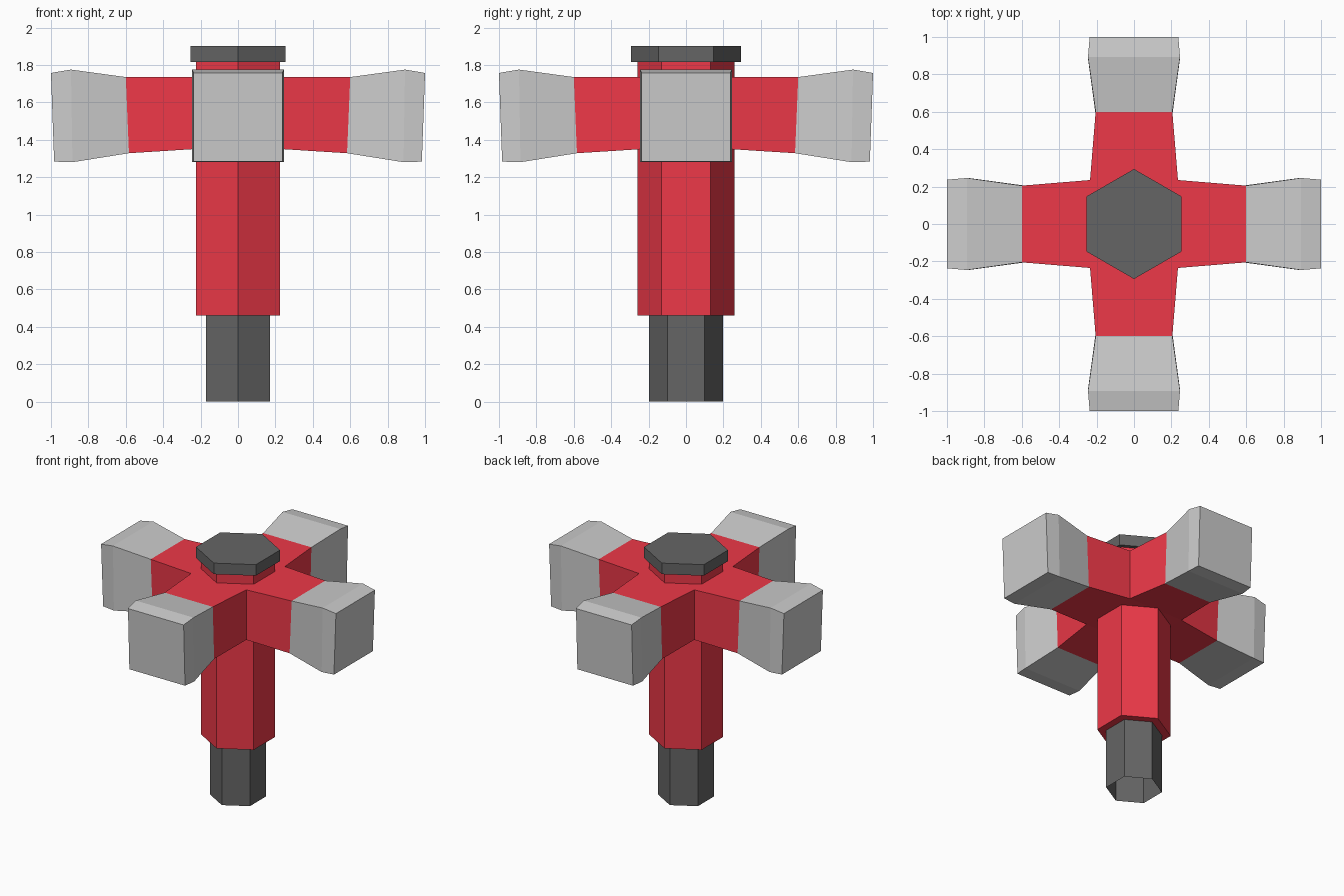
import bpy, bmesh
from math import pi, sin, cos

if "Cube" in bpy.data.objects:
    bpy.data.objects.remove(bpy.data.objects["Cube"])


def material(name, rgb):
    m = bpy.data.materials.new(name)
    m.diffuse_color = (*rgb, 1)
    m.use_nodes = True
    m.node_tree.nodes["Principled BSDF"].inputs["Base Color"].default_value = m.diffuse_color
    return m


RED = material("red", (0.85, 0.04, 0.065))
DARK = material("dark_grey", (0.13, 0.13, 0.13))
GREY = material("light_grey", (0.53, 0.53, 0.53))


def finish(name, bm, mat):
    bmesh.ops.remove_doubles(bm, verts=bm.verts, dist=0.0005)
    bmesh.ops.recalc_face_normals(bm, faces=bm.faces)
    me = bpy.data.meshes.new(name)
    bm.to_mesh(me)
    bm.free()
    me.materials.append(mat)
    ob = bpy.data.objects.new(name, me)
    bpy.context.collection.objects.link(ob)
    return ob


def loft(bm, rings, cap_start=False, cap_end=False):
    """Skin a list of closed rings with quads."""
    vs = [[bm.verts.new(p) for p in r] for r in rings]
    for a, b in zip(vs, vs[1:]):
        n = len(a)
        for i in range(n):
            bm.faces.new((a[i], a[(i + 1) % n], b[(i + 1) % n], b[i]))
    if cap_start:
        bm.faces.new(vs[0])
    if cap_end:
        bm.faces.new(vs[-1])


def hex_prism(name, radius, z0, z1, mat, bottom=True):
    ring = [(radius * sin(i * pi / 3), radius * cos(i * pi / 3)) for i in range(6)]
    bm = bmesh.new()
    loft(bm, [[(x, y, z) for x, y in ring] for z in (z0, z1)], bottom, True)
    return finish(name, bm, mat)


def arm_ring(angle, r_top, r_bot, half, z_top, z_bot):
    """Rectangular section of an arm, turned around the z axis."""
    pts = [(r_top, -half, z_top), (r_top, half, z_top),
           (r_bot, half, z_bot), (r_bot, -half, z_bot)]
    c, s = cos(angle), sin(angle)
    return [(x * c - y * s, x * s + y * c, z) for x, y, z in pts]


# handle stack: open-ended lower grip, shaft, top cap
hex_prism("lower_grip", 0.197, 0.0, 0.46, DARK, bottom=False)
hex_prism("shaft", 0.26, 0.46, 1.815, RED)
hex_prism("top_cap", 0.294, 1.815, 1.90, DARK)

# sections along an arm: r_top, r_bottom, half width, z_top, z_bottom
ROOT = (0.235, 0.235, 0.235, 1.735, 1.35)
NECK = (0.60, 0.583, 0.205, 1.735, 1.328)
BULGE = (0.893, 0.885, 0.246, 1.775, 1.28)
TIP = (1.0, 0.983, 0.237, 1.757, 1.283)

# red cross: four tapering arms with a square centre
cross = bmesh.new()
for k in range(4):
    loft(cross, [arm_ring(k * pi / 2, *ROOT), arm_ring(k * pi / 2, *NECK)])
h = ROOT[2]
for z in ROOT[3:]:
    cross.faces.new([cross.verts.new((x, y, z))
                     for x, y in ((-h, -h), (h, -h), (h, h), (-h, h))])
finish("cross_body", cross, RED)

# grey flared heads on the arm ends
for k, side in enumerate(("right", "back", "left", "front")):
    head = bmesh.new()
    loft(head, [arm_ring(k * pi / 2, *s) for s in (NECK, BULGE, TIP)], cap_end=True)
    finish("head_" + side, head, GREY)
